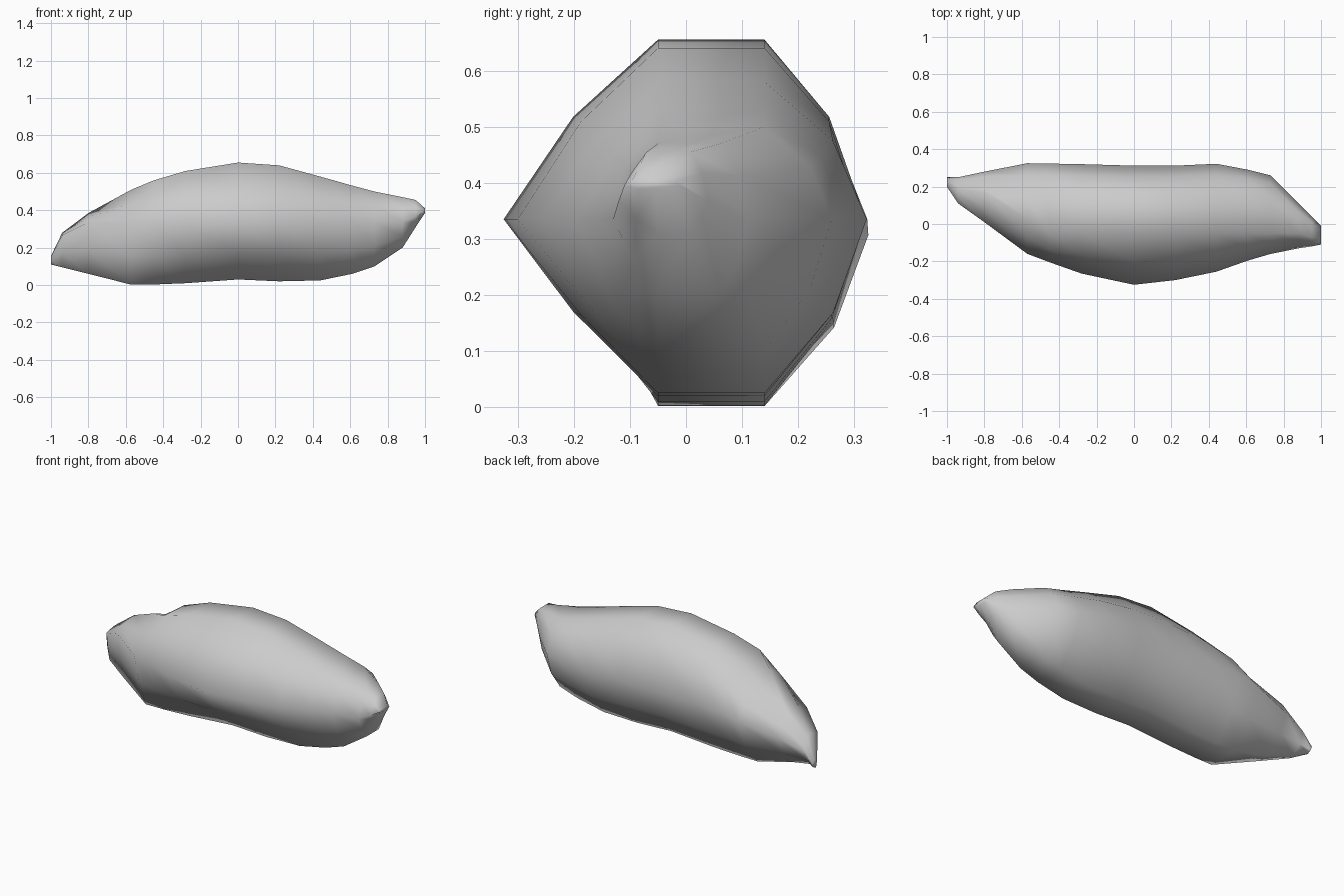
import bpy, bmesh, math

if "Cube" in bpy.data.objects:
    bpy.data.objects.remove(bpy.data.objects["Cube"])

# Stations along the length: x, front y, back y, bottom z, top z,
# y of the top front edge, and height of the back shoulder (1 = level)
STATIONS = [
    (-1.00, 0.20, 0.25, 0.11, 0.155, 0.22, 1),
    (-0.94, 0.11, 0.25, 0.095, 0.28, 0.19, 0.85),
    (-0.80, 0.01, 0.28, 0.06, 0.385, 0.17, 0.95),
    (-0.57, -0.16, 0.325, 0.002, 0.51, 0.03, 0.91),
    (-0.45, -0.205, 0.323, 0.003, 0.56, -0.05, 0.98),
    (-0.28, -0.265, 0.32, 0.01, 0.61, -0.05, 1),
    (0.00, -0.325, 0.312, 0.03, 0.655, -0.05, 1),
    (0.22, -0.30, 0.312, 0.02, 0.64, -0.05, 1),
    (0.44, -0.255, 0.322, 0.025, 0.58, -0.05, 1),
    (0.61, -0.195, 0.29, 0.06, 0.532, -0.05, 1),
    (0.73, -0.16, 0.26, 0.10, 0.50, -0.05, 1),
    (0.88, -0.13, 0.11, 0.20, 0.47, -0.05, 1),
    (0.95, -0.12, 0.04, 0.31, 0.455, -0.07, 1),
    (1.00, -0.11, -0.01, 0.385, 0.41, -0.08, 1),
]


def section(x, y0, y1, z0, z1, top, sink):
    """Ten-sided ring; the widest points sit near one common height."""
    w, h = y1 - y0, z1 - z0
    lo = min(max(-0.05, y0 + 0.2 * w), y1 - 0.45 * w)
    hi = max(min(0.14, y1 - 0.2 * w), lo + 0.2 * w)
    hi_top = max(hi, top + 0.2 * (y1 - top))
    mid = (0.335 - z0) / h
    front_mid = min(max(mid, 0.4), 0.92)
    back_mid = min(max(mid, 0.4), 0.6)
    shape = [
        (lo, 0), (hi, 0),
        (hi + 0.67 * (y1 - hi), 0.46 * back_mid),
        (y1, back_mid),
        (hi_top + 0.67 * (y1 - hi_top), (0.43 * back_mid + 0.57) * sink),
        (hi_top, sink), (top, 1),
        (top + 0.55 * (y0 - top), 0.43 * front_mid + 0.57),
        (y0, front_mid),
        (lo + 0.55 * (y0 - lo), 0.46 * front_mid),
    ]
    return [(x, y, z0 + h * f) for y, f in shape]


# Loft the boulder through its sections and close both ends
bm = bmesh.new()
rings = [[bm.verts.new(p) for p in section(*s)] for s in STATIONS]
for a, b in zip(rings, rings[1:]):
    for i in range(10):
        j = (i + 1) % 10
        bm.faces.new((a[i], a[j], b[j], b[i]))
bm.faces.new(rings[0])
bm.faces.new(rings[-1])
bmesh.ops.recalc_face_normals(bm, faces=bm.faces)

mesh = bpy.data.meshes.new("boulder")
bm.to_mesh(mesh)
bm.free()
boulder = bpy.data.objects.new("boulder", mesh)
bpy.context.collection.objects.link(boulder)

# Smooth surface
bpy.context.view_layer.objects.active = boulder
boulder.select_set(True)
bpy.ops.object.shade_smooth_by_angle(angle=math.radians(110))
